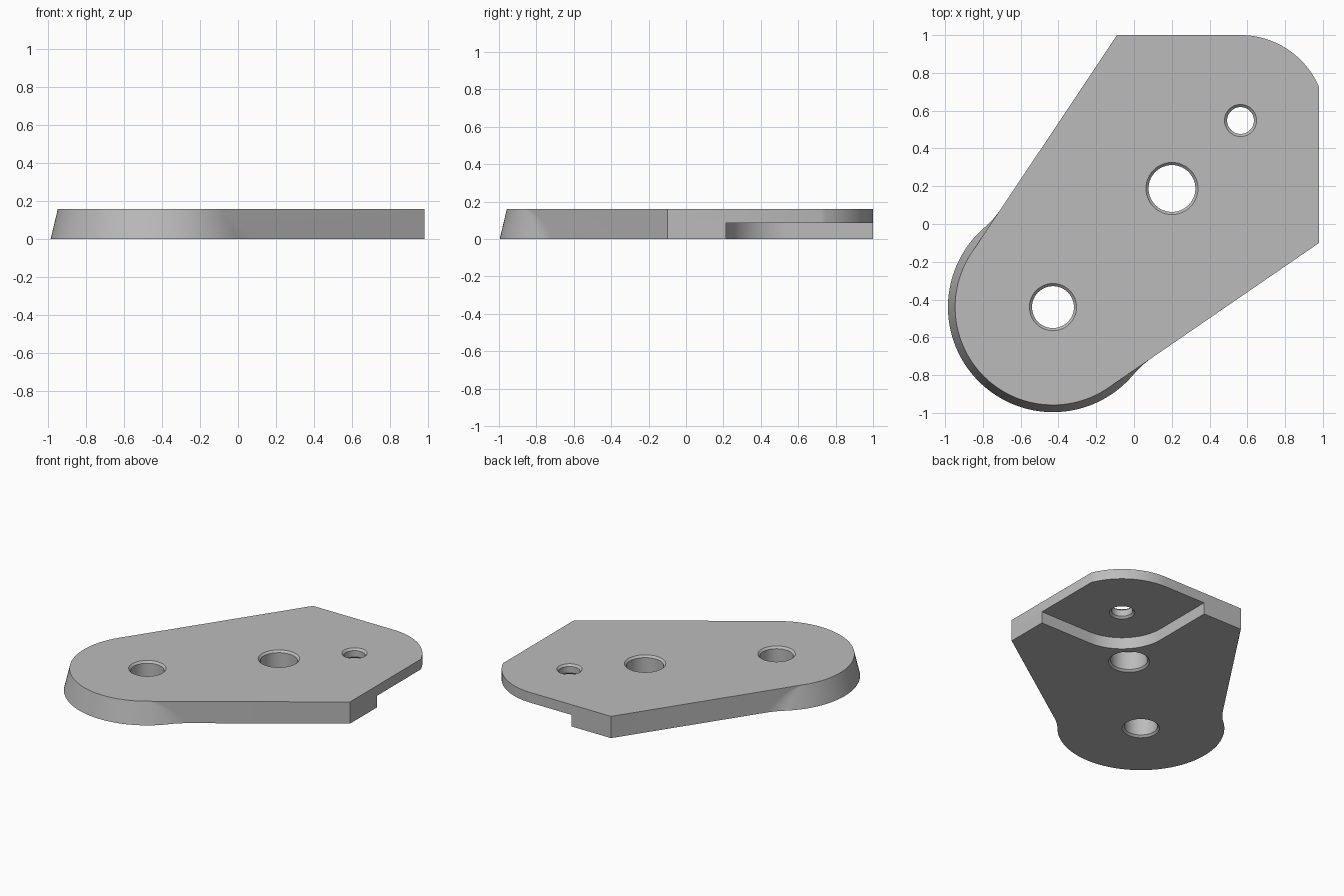
import bpy, bmesh
from math import cos, sin, atan2, acos, sqrt, pi, tau
from mathutils import Vector

if "Cube" in bpy.data.objects:
    bpy.data.objects.remove(bpy.data.objects["Cube"])

HEIGHT, POCKET = 0.16, 0.085
BIG_END = Vector((-0.429, -0.44))       # centre of the flared round end
SMALL_END = Vector((0.564, 0.548))      # centre of the rounded corner
R_TOP, R_BASE, R_BLEND, R_CORNER = 0.518, 0.556, 0.5, 0.452
BACK_CORNER, SIDE_CORNER = Vector((-0.09, 1.0)), Vector((0.98, -0.10))


def polar(centre, radius, angle):
    return centre + radius * Vector((cos(angle), sin(angle)))


def arc(centre, radius, start, end, steps):
    return [polar(centre, radius, start + (end - start) * i / steps) for i in range(steps + 1)]


def blend(corner, side, radius):
    """Concave blend from the straight edge at a corner to the round end."""
    to_corner = corner - BIG_END
    theta = atan2(to_corner.y, to_corner.x) + side * acos(R_TOP / to_corner.length)
    n = Vector((cos(theta), sin(theta)))
    u = side * Vector((n.y, -n.x))
    t = sqrt(max(0, (radius - R_TOP) * (radius + R_TOP + 2 * R_BLEND)))
    beta = atan2(t, R_TOP + R_BLEND)
    centre = BIG_END + (R_TOP + R_BLEND) * n + t * u
    points = [centre - R_BLEND * (cos(beta * i / 8) * n + sin(beta * i / 8) * u) for i in range(9)]
    return points, theta - side * beta


def outline(z):
    radius = R_BASE + (R_TOP - R_BASE) * z / HEIGHT
    first, start = blend(BACK_CORNER, 1, radius)
    last, end = blend(SIDE_CORNER, -1, radius)
    corner_start = acos((SIDE_CORNER.x - SMALL_END.x) / R_CORNER)
    return ([SIDE_CORNER] + arc(SMALL_END, R_CORNER, corner_start, pi / 2, 24) + [BACK_CORNER]
            + first + arc(BIG_END, radius, start, end + tau, 72)[1:-1] + last[::-1])


def loft(name, rings):
    """Closed solid through a stack of matching (points, z) rings."""
    bm = bmesh.new()
    loops = [[bm.verts.new((p.x, p.y, z)) for p in points] for points, z in rings]
    for low, high in zip(loops, loops[1:]):
        for i in range(len(low)):
            j = (i + 1) % len(low)
            bm.faces.new((low[i], low[j], high[j], high[i]))
    bm.faces.new(loops[0][::-1])
    bm.faces.new(loops[-1])
    bmesh.ops.remove_doubles(bm, verts=bm.verts, dist=1e-5)
    bmesh.ops.recalc_face_normals(bm, faces=bm.faces)
    mesh = bpy.data.meshes.new(name)
    bm.to_mesh(mesh)
    bm.free()
    obj = bpy.data.objects.new(name, mesh)
    bpy.context.collection.objects.link(obj)
    return obj


def cut(target, cutter):
    cutter.hide_render = True
    mod = target.modifiers.new("cut", "BOOLEAN")
    mod.operation, mod.solver, mod.object = "DIFFERENCE", "EXACT", cutter
    bpy.context.view_layer.objects.active = target
    bpy.ops.object.modifier_apply(modifier=mod.name)
    bpy.data.objects.remove(cutter)


# Plate with a flared round end
levels = [HEIGHT * (1 - (1 - i / 8) ** 2) for i in range(9)]
plate = loft("bracket_plate", [(outline(z), z) for z in levels])

# Round-cornered pocket under the small end
r_pocket = 0.335
pocket = arc(SMALL_END, r_pocket, pi, 1.5 * pi, 24)
pocket += [Vector((1.2, pocket[-1].y)), Vector((1.2, 1.2)), Vector((pocket[0].x, 1.2))]
cut(plate, loft("pocket_cutter", [(pocket, -0.1), (pocket, POCKET)]))

# Through holes chamfered at both ends
chamfer = 0.014
for centre, r, base in ((BIG_END, 0.111, 0), (Vector((0.201, 0.188)), 0.124, 0),
                        (SMALL_END, 0.071, POCKET)):
    profile = [(r + 2 * chamfer, base - chamfer), (r, base + chamfer),
               (r, HEIGHT - chamfer), (r + 2 * chamfer, HEIGHT + chamfer)]
    cut(plate, loft("hole_cutter", [(arc(centre, rad, 0, tau, 48)[:-1], z) for rad, z in profile]))

# Plain grey finish
grey = bpy.data.materials.new("plain_grey")
grey.use_nodes = True
grey.diffuse_color = (0.5, 0.5, 0.5, 1)
grey.node_tree.nodes["Principled BSDF"].inputs["Base Color"].default_value = (0.5, 0.5, 0.5, 1)
plate.data.materials.clear()
plate.data.materials.append(grey)

bpy.ops.object.select_all(action="DESELECT")
plate.select_set(True)
bpy.context.view_layer.objects.active = plate
bpy.ops.object.shade_smooth_by_angle(angle=0.5)
